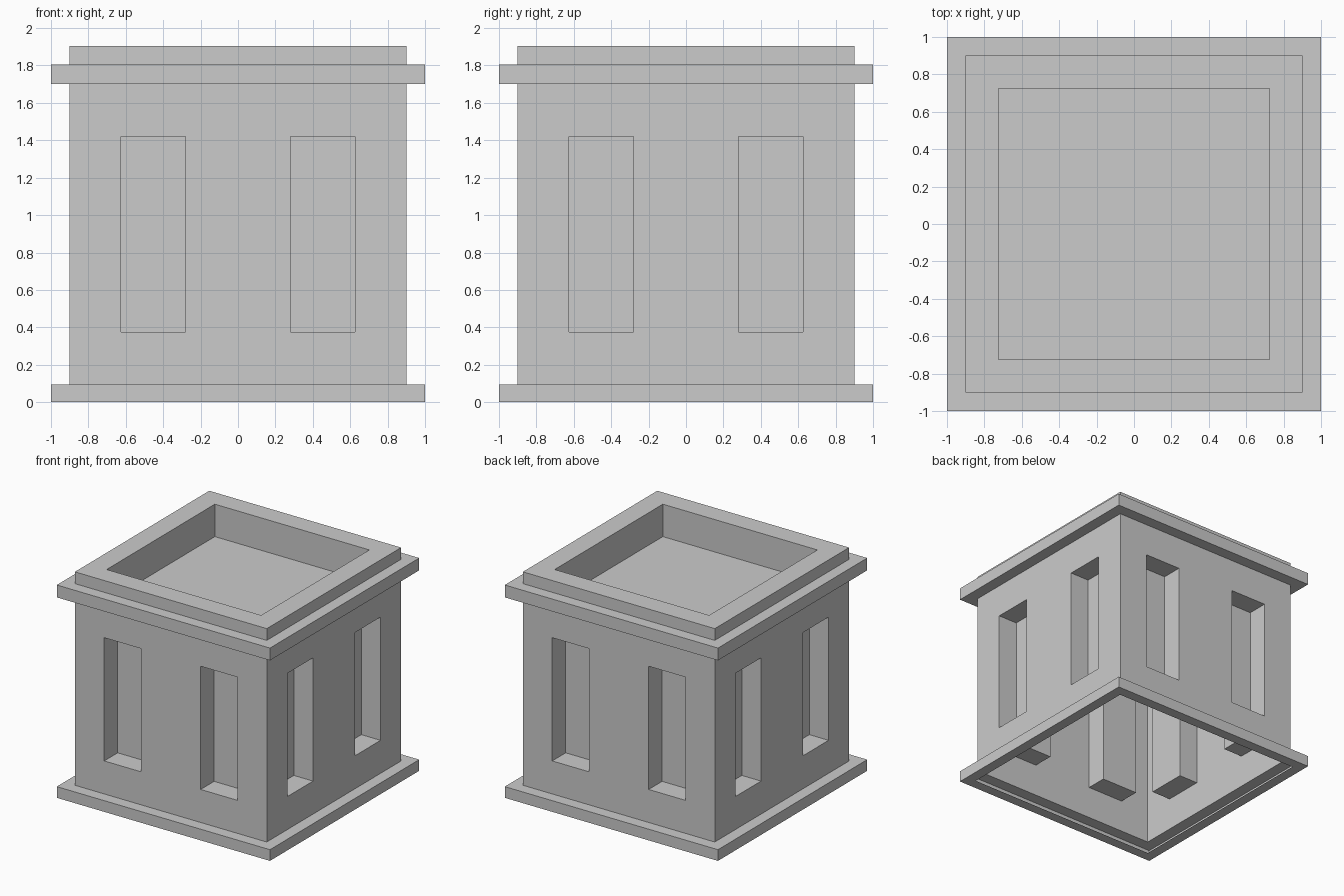
import bpy, bmesh
from mathutils import Vector

if "Cube" in bpy.data.objects:
    bpy.data.objects.remove(bpy.data.objects["Cube"])

BASE_Z, CORNICE_Z = 0.095, 1.70
WALL = 0.90
WIN_X, WIN_Z, WIN_DEPTH = (0.28, 0.625), (0.375, 1.42), 0.18

# Square profile (half width, height): plinth, wall, cornice, parapet, sunken roof
PROFILE = [(0.91, 0), (1, 0), (1, BASE_Z), (WALL, BASE_Z), (WALL, CORNICE_Z),
           (1, CORNICE_Z), (1, 1.805), (WALL, 1.805), (WALL, 1.905),
           (0.725, 1.905), (0.725, 1.63)]
CORNERS = [(-1, -1), (1, -1), (1, 1), (-1, 1)]

bm = bmesh.new()
rings = [[bm.verts.new((x * h, y * h, z)) for x, y in CORNERS] for h, z in PROFILE]
for low, high in zip(rings, rings[1:]):
    for i in range(4):
        j = (i + 1) % 4
        bm.faces.new((low[i], low[j], high[j], high[i]))
bm.faces.new(rings[-1])  # roof floor; the underside stays open
bm.normal_update()


def wall_faces(axis=None):
    """Faces of the main walls, optionally only those facing along an axis."""
    return [f for f in bm.faces
            if abs(f.normal.z) < 0.5
            and BASE_Z < f.calc_center_median().z < CORNICE_Z - 0.1
            and (axis is None or abs(f.normal[axis]) > 0.5)
            and max(v.co.z for v in f.verts) <= CORNICE_Z + 1e-4]


def cut(faces, point, normal):
    geom = set(faces)
    for f in faces:
        geom.update(f.edges, f.verts)
    bmesh.ops.bisect_plane(bm, geom=list(geom), dist=1e-5,
                           plane_co=point, plane_no=normal)
    bm.normal_update()


# Cut the window outlines into all four walls
for z in WIN_Z:
    cut(wall_faces(), Vector((0, 0, z)), Vector((0, 0, 1)))
for axis in (0, 1):
    normal = Vector((1 - axis, axis, 0))
    for d in WIN_X:
        for side in (-1, 1):
            cut(wall_faces(1 - axis), normal * d * side, normal)

# Push the window panels inward as blind recesses
panels = []
for f in wall_faces():
    c = f.calc_center_median()
    across = min(abs(c.x), abs(c.y))
    if WIN_X[0] < across < WIN_X[1] and WIN_Z[0] < c.z < WIN_Z[1]:
        panels.append(f)
for f in bmesh.ops.extrude_discrete_faces(bm, faces=panels)["faces"]:
    f.normal_update()
    bmesh.ops.translate(bm, verts=f.verts, vec=-f.normal * WIN_DEPTH)

# Merge the leftover coplanar cuts around the windows where possible
bmesh.ops.remove_doubles(bm, verts=bm.verts, dist=1e-5)
mesh = bpy.data.meshes.new("tower_block")
bm.to_mesh(mesh)
bm.free()
bpy.context.collection.objects.link(bpy.data.objects.new("tower_block", mesh))
